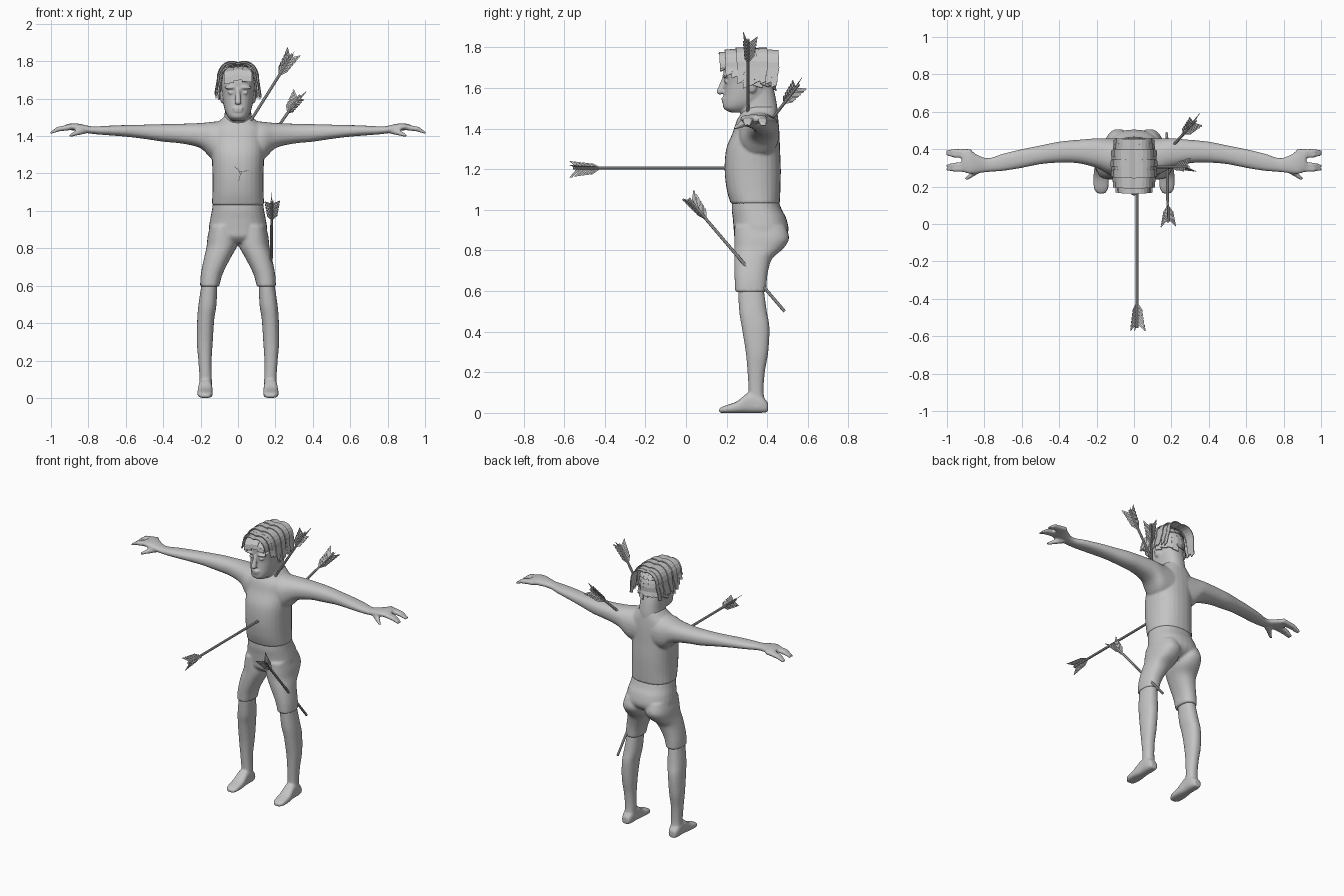
import bpy
import bmesh
import math
import random
from mathutils import Vector

random.seed(4)
cube = bpy.data.objects.get("Cube")
if cube:
    bpy.data.objects.remove(cube, do_unlink=True)

clay = bpy.data.materials.new("clay_grey")
clay.use_nodes = True
GREY = (0.55, 0.55, 0.55, 1)
clay.diffuse_color = GREY
clay.node_tree.nodes["Principled BSDF"].inputs["Base Color"].default_value = GREY


def finish(name, bm, voxel=0, smooth_steps=4):
    """Turn a bmesh into an object; a voxel size fuses its overlapping volumes."""
    bmesh.ops.recalc_face_normals(bm, faces=bm.faces)
    mesh = bpy.data.meshes.new(name)
    bm.to_mesh(mesh)
    bm.free()
    mesh.materials.append(clay)
    obj = bpy.data.objects.new(name, mesh)
    bpy.context.collection.objects.link(obj)
    if voxel:
        fuse = obj.modifiers.new("fuse", 'REMESH')
        fuse.mode = 'VOXEL'
        fuse.voxel_size = voxel
        fuse.use_smooth_shade = True
        soft = obj.modifiers.new("soften", 'SMOOTH')
        soft.factor = 0.5
        soft.iterations = smooth_steps
    return obj


def blend(rows, steps=4):
    """Smooth in-between rows through the given ones."""
    out = []
    for i in range(len(rows) - 1):
        a, b, c, d = (rows[max(i - 1, 0)], rows[i], rows[i + 1],
                      rows[min(i + 2, len(rows) - 1)])
        for k in range(steps):
            t = k / steps
            out.append([0.5 * (2 * q + (r - p) * t + (2 * p - 5 * q + 4 * r - s) * t * t
                               + (3 * q - p - 3 * r + s) * t ** 3)
                        for p, q, r, s in zip(a, b, c, d)])
    return out + [rows[-1]]


def loft(bm, rows, axis='z', side=1, sides=28, power=2.3):
    """Rows are (position on axis, low u, high u, low v, high v)."""
    rings = []
    for t, u0, u1, v0, v1 in blend(rows):
        ring = []
        for k in range(sides):
            a = math.tau * k / sides
            c, s = math.cos(a), math.sin(a)
            u = (u0 + u1) / 2 + (u1 - u0) / 2 * math.copysign(abs(c) ** (2 / power), c)
            v = (v0 + v1) / 2 + (v1 - v0) / 2 * math.copysign(abs(s) ** (2 / power), s)
            x, y, z = {'z': (u, v, t), 'x': (t, u, v), 'y': (u, t, v)}[axis]
            ring.append(bm.verts.new((side * x, y, z)))
        rings.append(ring)
    for lo, hi in zip(rings, rings[1:]):
        for k in range(sides):
            n = (k + 1) % sides
            bm.faces.new((lo[k], lo[n], hi[n], hi[k]))
    bm.faces.new(rings[0])
    bm.faces.new(rings[-1])


def rod(bm, start, end, r0, r1, sides=10):
    start, end = Vector(start), Vector(end)
    d = end - start
    turn = d.to_track_quat('Z', 'Y').to_matrix().to_4x4()
    turn.translation = (start + end) / 2
    bmesh.ops.create_cone(bm, cap_ends=True, segments=sides, radius1=r0,
                          radius2=r1, depth=d.length, matrix=turn)


def ball(bm, centre, size):
    made = bmesh.ops.create_uvsphere(bm, u_segments=20, v_segments=12, radius=1)["verts"]
    for v in made:
        v.co = Vector(a * b for a, b in zip(v.co, size)) + Vector(centre)


# Upper body: chest, shoulders, arms and hands fused together
bm = bmesh.new()
loft(bm, [(1.03, -.14, .14, .22, .462), (1.1, -.137, .137, .2, .465),
          (1.2, -.137, .137, .19, .467), (1.3, -.14, .14, .198, .463),
          (1.38, -.14, .14, .23, .46), (1.44, -.14, .14, .25, .455),
          (1.48, -.1, .1, .275, .45), (1.51, -.07, .07, .29, .445)])
arm = [(.04, .26, .455, 1.26, 1.483), (.13, .265, .458, 1.27, 1.477),
       (.2, .3, .458, 1.335, 1.47), (.3, .325, .45, 1.36, 1.466),
       (.4, .328, .44, 1.37, 1.464), (.5, .32, .42, 1.385, 1.461),
       (.6, .3, .4, 1.397, 1.459), (.7, .284, .376, 1.405, 1.455),
       (.78, .278, .352, 1.412, 1.452), (.84, .27, .372, 1.422, 1.464),
       (.88, .268, .398, 1.43, 1.469), (.92, .28, .4, 1.434, 1.462)]
fingers = [(.385, .39), (.365, .372), (.318, .312), (.293, .292)]
for side in (1, -1):
    loft(bm, arm, 'x', side)
    for y0, y1 in fingers:
        knuckle = (side * .96, (y0 + y1) / 2, 1.438)
        rod(bm, (side * .87, y0, 1.45), knuckle, .016, .014)
        rod(bm, knuckle, (side * 1.005, y1, 1.415), .014, .006)
    rod(bm, (side * .82, .3, 1.433), (side * .9, .238, 1.402), .022, .008)
finish("upper_body", bm, .007)

# Shorts: hips, buttocks and thighs
bm = bmesh.new()
loft(bm, [(.83, -.09, .09, .27, .42), (.86, -.14, .14, .24, .48),
          (.9, -.156, .156, .235, .505), (.96, -.148, .148, .23, .493),
          (1.0, -.14, .14, .225, .472), (1.045, -.134, .134, .226, .455)])
thigh = [(.595, .1, .203, .242, .395), (.65, .087, .2, .24, .398),
         (.7, .065, .192, .238, .405), (.76, .033, .179, .237, .425),
         (.81, .006, .168, .238, .48), (.86, .002, .163, .238, .508),
         (.92, .01, .15, .24, .49)]
for side in (1, -1):
    loft(bm, thigh, 'z', side)
finish("shorts", bm, .008, 3)

# Lower legs with feet
shin = [(.63, .11, .192, .255, .38), (.5, .115, .211, .262, .398),
        (.42, .127, .218, .275, .411), (.3, .135, .22, .294, .405),
        (.2, .141, .212, .303, .388), (.1, .14, .206, .308, .382),
        (.03, .138, .211, .3, .395)]
foot = [(.163, .155, .195, 0, .022), (.19, .138, .214, 0, .035),
        (.25, .135, .217, 0, .056), (.31, .138, .211, 0, .1),
        (.37, .139, .21, 0, .085), (.403, .15, .2, .004, .05)]
for side, label in ((1, "left"), (-1, "right")):
    bm = bmesh.new()
    loft(bm, shin, 'z', side)
    loft(bm, foot, 'y', side, power=2.8)
    finish(label + "_lower_leg", bm, .007, 3)

# Head with neck, nose, brow, lips and ears
bm = bmesh.new()
loft(bm, [(1.44, -.085, .085, .27, .452), (1.5, -.073, .073, .27, .45),
          (1.56, -.07, .07, .275, .44), (1.6, -.07, .07, .28, .43)])
loft(bm, [(1.48, -.03, .03, .215, .3), (1.5, -.052, .052, .185, .34),
          (1.53, -.068, .068, .182, .39), (1.57, -.078, .078, .187, .42),
          (1.62, -.085, .085, .19, .43), (1.68, -.09, .09, .183, .435),
          (1.73, -.08, .08, .195, .42), (1.765, -.045, .045, .25, .37)])
rod(bm, (0, .168, 1.577), (0, .19, 1.655), .019, .009)
ball(bm, (0, .167, 1.58), (.017, .016, .013))
ball(bm, (0, .185, 1.548), (.03, .011, .008))
ball(bm, (0, .187, 1.533), (.027, .012, .008))
for side in (1, -1):
    ball(bm, (side * .04, .194, 1.66), (.034, .016, .01))
    ball(bm, (side * .038, .196, 1.632), (.018, .008, .008))
    ball(bm, (side * .085, .325, 1.615), (.012, .026, .04))
finish("head", bm, .006, 2)


# Hair: flat overlapping locks from a centre parting, plus locks down the back
def ribbon(bm, pairs):
    prev = None
    for left, right in pairs:
        cur = (bm.verts.new(left), bm.verts.new(right))
        if prev:
            bm.faces.new((prev[0], prev[1], cur[1], cur[0]))
        prev = cur


bm = bmesh.new()
COUNT = 10
for side in (1, -1):
    for i in range(COUNT):
        y = .182 + .25 * i / (COUNT - 1)
        bulge = math.sqrt(max(0.1, 1 - ((y - .315) / .17) ** 2))
        width, rise = .05 + .056 * bulge, .075 + .055 * bulge
        end = (1.69 - .08 * min(1, i / 4)) + random.uniform(-.015, .015)
        lift = .005 * (i % 2)
        pairs = []
        for k in range(8):
            a = math.radians(13 * k)
            x = side * (width + lift) * math.sin(a)
            z = 1.665 + (rise + lift) * math.cos(a - .3)
            slant = .003 * k
            pairs.append(((x, y - .021 + slant * .3, z), (x, y + .021 + slant * .3, z)))
        low = pairs[-1][0][2]
        for f in (.5, 1):
            x = side * (width + lift + .012 * f)
            z = low + (min(end, low - .01) - low) * f
            pairs.append(((x, y - .018 + .006 * f, z), (x, y + .022 - .006 * f, z + .012 * f)))
        ribbon(bm, pairs)

for layer, (start, stop, grow) in enumerate(((15, 100, 0), (8, 62, .008))):
    for i in range(9):
        az = math.radians(-76 + 19 * i + 6 * layer)
        end = 1.595 + random.uniform(-.012, .02)
        pairs = []
        for k in range(7):
            a = math.radians(start + (stop - start) * k / 6)
            z = 1.665 + (.118 + grow) * math.cos(a)
            r = math.sin(a)
            edge = [((.1 + grow) * r * math.sin(az + d), .32 + (.118 + grow) * r * math.cos(az + d), z)
                    for d in (-.2, .2)]
            pairs.append(edge)
        if not layer:
            pairs.append([(x * 1.05, y + .008, end + .012 * n) for n, (x, y, z) in enumerate(edge)])
        ribbon(bm, pairs)

# Short fringe over the forehead
for i in range(6):
    x = -.06 + .024 * i
    drop = .1 * abs(x) + random.uniform(0, .012)
    ribbon(bm, [((x - .014, y, z - drop * f), (x + .014, y, z - drop * f))
                for y, z, f in ((.25, 1.772, .5), (.2, 1.76, 1), (.176, 1.735, 1.3), (.172, 1.712, 2))])
hair = finish("hair", bm)
thick = hair.modifiers.new("thickness", 'SOLIDIFY')
thick.thickness = .005
thick.offset = 0


# Arrows: round shaft with three vanes of swept barbs
def arrow(name, tail, tip, roll=0):
    bm = bmesh.new()
    tail, tip = Vector(tail), Vector(tip)
    d = (tip - tail).normalized()
    rod(bm, tail + d * .02, tip, .007, .007, 8)
    across = d.orthogonal().normalized()
    other = d.cross(across)
    for v in range(3):
        a = roll + math.tau * v / 3
        out = across * math.cos(a) + other * math.sin(a)
        for b in range(6):
            root = tail + d * (.042 + .02 * b)
            reach = .047 - .003 * b
            sweep = out * reach - d * .04
            ribbon(bm, [(root, root + d * .017), (root + sweep, root + sweep + d * .013)])
    obj = finish(name, bm)
    plate = obj.modifiers.new("thickness", 'SOLIDIFY')
    plate.thickness = .002
    plate.offset = 0


arrow("chest_arrow", (.015, -.575, 1.206), (.015, .25, 1.206), .5)
arrow("thigh_arrow", (.182, 0, 1.07), (.175, .485, .5), .3)
arrow("neck_arrow", (.302, .305, 1.855), (.06, .305, 1.47), .2)
arrow("shoulder_arrow", (.34, .565, 1.63), (.2, .41, 1.43), .8)
